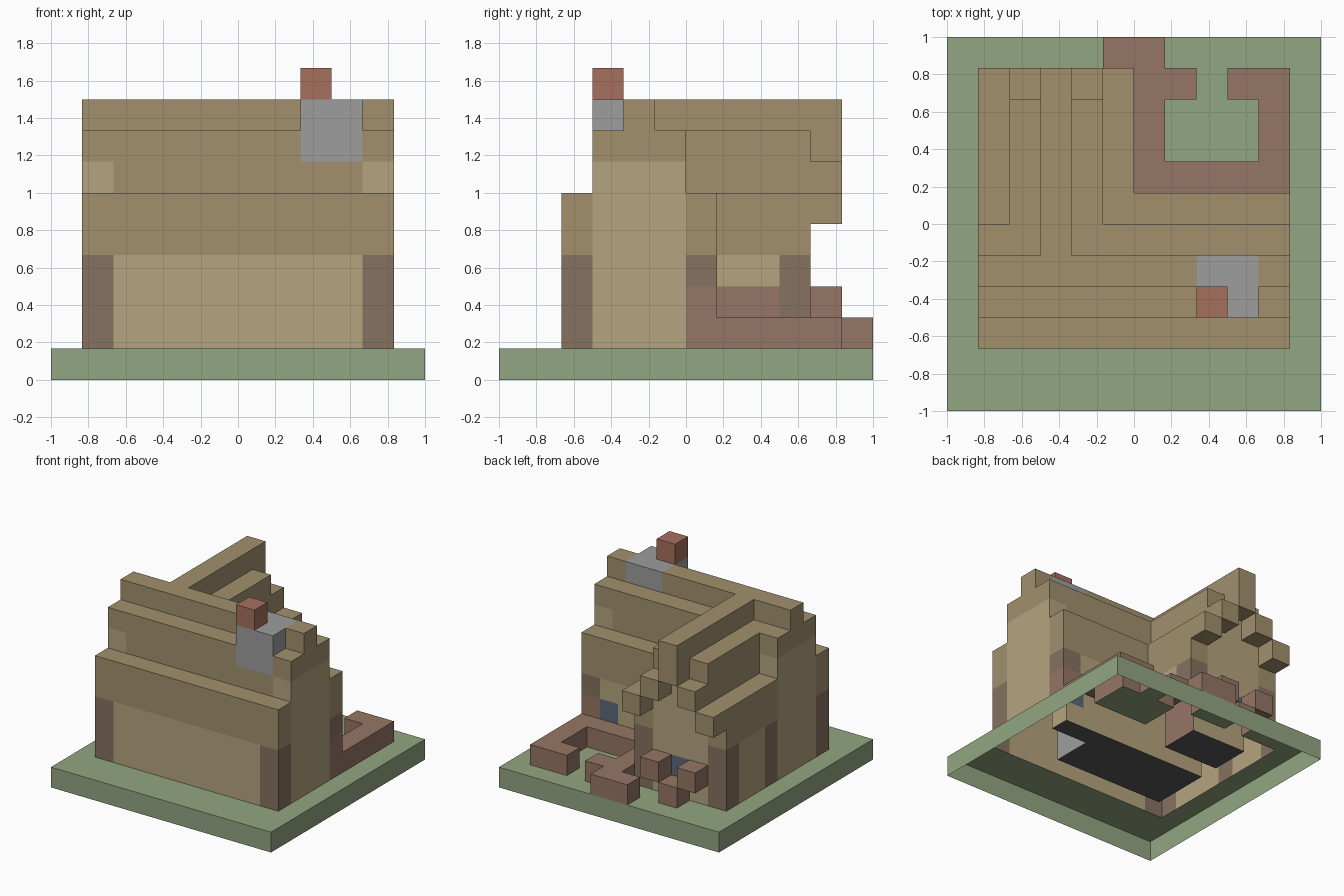
import bpy, bmesh
from mathutils import Vector

if "Cube" in bpy.data.objects:
    bpy.data.objects.remove(bpy.data.objects["Cube"])

U = 1 / 6          # cell size: the model is a 12 x 12 x 10 block grid
COLORS = {
    "grass": (.29, .38, .22, 1), "floor": (.10, .10, .10, 1),
    "walls": (.46, .37, .21, 1), "roof": (.36, .28, .155, 1),
    "corner_posts": (.24, .17, .12, 1), "brickwork": (.30, .18, .13, 1),
    "chimney_stone": (.34, .34, .34, 1), "chimney_pot": (.38, .16, .11, 1),
    "window_glass": (.10, .14, .19, 1),
}
cells = {}


def fill(part, x, y, z):
    """Fill a block range (start, end) on each axis; later fills win."""
    for i in range(*x):
        for j in range(*y):
            for k in range(*z):
                cells[i, j, k] = part


# ground slab with the floors of both rooms
fill("grass", (0, 12), (0, 12), (0, 1))
fill("floor", (2, 10), (3, 6), (0, 1))
fill("floor", (2, 5), (7, 9), (0, 1))

# main house walls
for j in (2, 6):
    fill("walls", (1, 11), (j, j + 1), (1, 4))
for i in (1, 10):
    fill("walls", (i, i + 1), (2, 7), (1, 4))
    fill("walls", (i, i + 1), (3, 6), (4, 7))

# rear wing walls and gable
for i in (1, 5):
    fill("walls", (i, i + 1), (7, 10), (1, 4))
fill("walls", (1, 6), (9, 10), (1, 5))
fill("walls", (2, 5), (9, 10), (5, 7))

# stepped main roof: offset from ridge -> layers
STEPS = {2: (4, 6), 1: (6, 8), 0: (7, 9)}
for d, layers in STEPS.items():
    for s in {d, -d}:
        fill("roof", (1, 11), (4 + s, 5 + s), layers)
fill("walls", (1, 2), (3, 6), (4, 7))
fill("walls", (10, 11), (3, 6), (4, 7))

# stepped wing roof, meeting the main roof, with a thinner overhang
for d, layers in STEPS.items():
    for s in {d, -d}:
        fill("roof", (3 + s, 4 + s), (4 + d, 10), layers)
        fill("roof", (3 + s, 4 + s), (10, 11), (layers[1] - (2 if d == 0 else 1) - (1 if d == 1 else 0),
                                                layers[1] - (1 if d == 1 else 0)))

# corner posts
for i in (1, 10):
    for j in (2, 6):
        fill("corner_posts", (i, i + 1), (j, j + 1), (1, 4))
for i in (1, 5):
    fill("corner_posts", (i, i + 1), (9, 10), (1, 4))

# brick path around the yard
fill("brickwork", (6, 11), (7, 8), (1, 2))
fill("brickwork", (6, 7), (7, 11), (1, 2))
fill("brickwork", (10, 11), (7, 11), (1, 2))
fill("brickwork", (7, 8), (10, 11), (1, 2))
fill("brickwork", (9, 10), (10, 11), (1, 2))
fill("brickwork", (5, 7), (11, 12), (1, 2))

# brick wall base beside the yard
fill("brickwork", (5, 6), (7, 9), (1, 3))
fill("brickwork", (10, 11), (6, 7), (1, 3))

# windows, shutters and sill
fill("window_glass", (3, 4), (9, 10), (2, 3))
fill("window_glass", (9, 10), (6, 7), (2, 3))
fill("brickwork", (2, 3), (10, 11), (2, 3))
fill("brickwork", (4, 5), (10, 11), (2, 3))
fill("brickwork", (3, 4), (10, 11), (1, 2))

# chimney from the hearth up through the roof
fill("chimney_stone", (8, 10), (3, 5), (1, 6))
fill("chimney_stone", (8, 10), (3, 5), (7, 9))
fill("chimney_pot", (8, 9), (3, 4), (9, 10))

# one object per part, keeping only exposed faces (the underside is open)
for part, color in COLORS.items():
    bm = bmesh.new()
    for (i, j, k), owner in cells.items():
        if owner != part:
            continue
        centre = Vector((i - 5.5, j - 5.5, k + .5)) * U
        for axis in range(3):
            for s in (-1, 1):
                n = Vector((0, 0, 0))
                n[axis] = s
                near = (i + int(n.x), j + int(n.y), k + int(n.z))
                if near in cells or near[2] < 0:
                    continue
                a = Vector((0, 0, 0))
                a[(axis + 1) % 3] = 1
                b = n.cross(a)
                corners = [(-1, -1), (1, -1), (1, 1), (-1, 1)]
                bm.faces.new([bm.verts.new(centre + (n + a * p + b * q) * U / 2)
                              for p, q in corners])
    bmesh.ops.remove_doubles(bm, verts=bm.verts, dist=.001)
    mesh = bpy.data.meshes.new(part)
    bm.to_mesh(mesh)
    bm.free()
    mat = bpy.data.materials.new(part)
    mat.diffuse_color = color
    mat.use_nodes = True
    mat.node_tree.nodes["Principled BSDF"].inputs["Base Color"].default_value = mat.diffuse_color
    mesh.materials.append(mat)
    bpy.context.collection.objects.link(bpy.data.objects.new(part, mesh))
